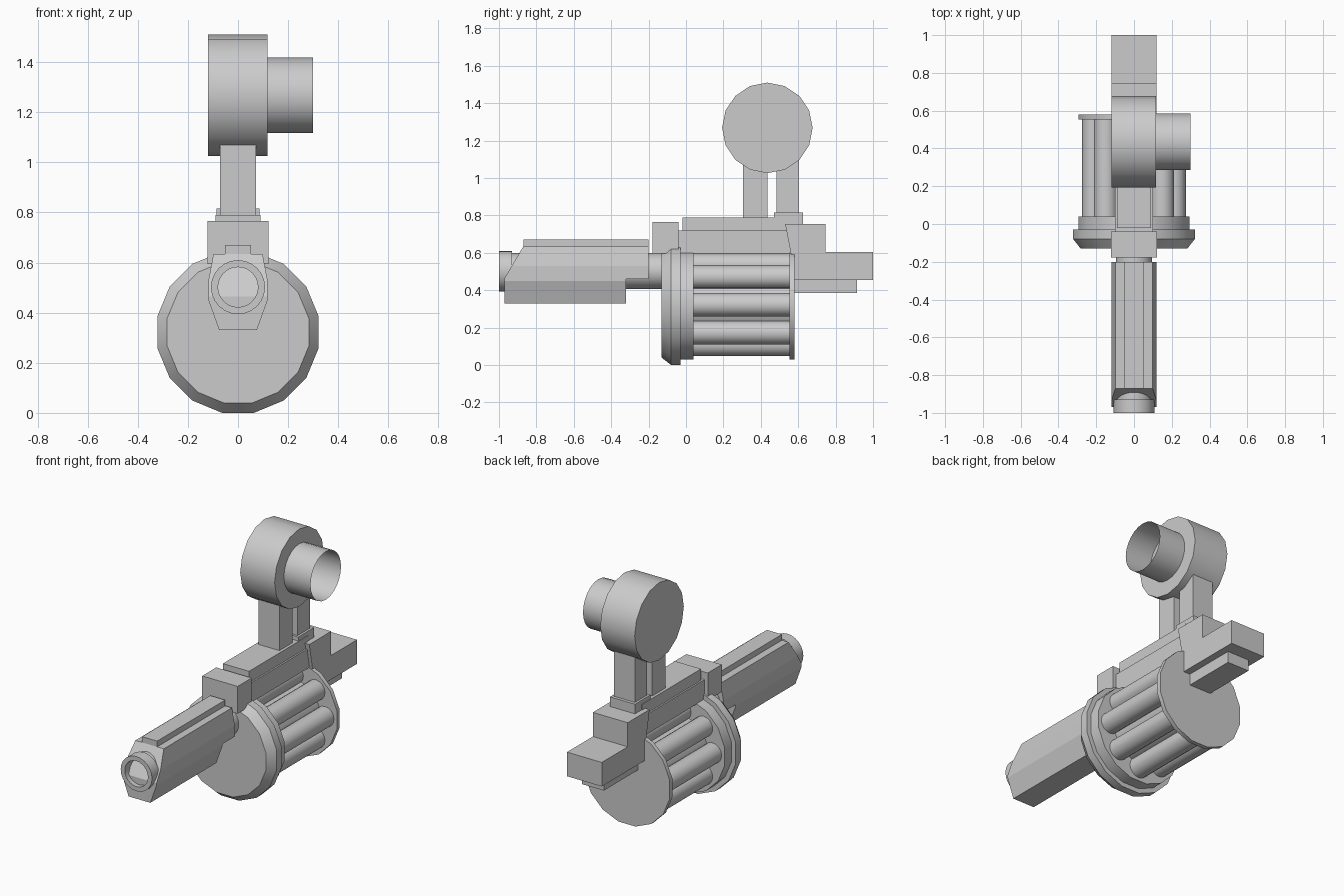
import bpy, bmesh, math
from mathutils import Vector

if "Cube" in bpy.data.objects:
    bpy.data.objects.remove(bpy.data.objects["Cube"])


def finish(name, bm, smooth=False):
    bmesh.ops.recalc_face_normals(bm, faces=bm.faces)
    me = bpy.data.meshes.new(name)
    bm.to_mesh(me)
    bm.free()
    ob = bpy.data.objects.new(name, me)
    bpy.context.collection.objects.link(ob)
    if smooth:
        bpy.ops.object.select_all(action='DESELECT')
        ob.select_set(True)
        bpy.context.view_layer.objects.active = ob
        bpy.ops.object.shade_smooth_by_angle(angle=math.radians(35))
    return ob


def prism(name, pts, a, b, axis):
    """Extrude a profile along x (pts are y,z) or along y (pts are x,z)."""
    bm = bmesh.new()
    place = (lambda p, t: (t, p[0], p[1])) if axis == 'x' else (lambda p, t: (p[0], t, p[1]))
    f = bm.faces.new([bm.verts.new(place(p, a)) for p in pts])
    ext = bmesh.ops.extrude_face_region(bm, geom=[f])
    step = Vector((b - a, 0, 0)) if axis == 'x' else Vector((0, b - a, 0))
    bmesh.ops.translate(bm, vec=step, verts=[g for g in ext['geom'] if isinstance(g, bmesh.types.BMVert)])
    return finish(name, bm)


def box(name, hw, y0, y1, z0, z1):
    return prism(name, [(y0, z0), (y1, z0), (y1, z1), (y0, z1)], -hw, hw, 'x')


def lathe(name, prof, n, center, axis, phase=0.0, caps=(True, True)):
    """Turn (position, radius) rings about x or y; center holds the other two coordinates."""
    bm = bmesh.new()
    rings = []
    for t, r in prof:
        ring = []
        for i in range(n):
            a = phase + 2 * math.pi * i / n
            u, v = center[0] + r * math.cos(a), center[1] + r * math.sin(a)
            ring.append(bm.verts.new((t, u, v) if axis == 'x' else (u, t, v)))
        rings.append(ring)
    for p, q in zip(rings, rings[1:]):
        for i in range(n):
            j = (i + 1) % n
            bm.faces.new((p[i], p[j], q[j], q[i]))
    if caps[0]:
        bm.faces.new(rings[0])
    if caps[1]:
        bm.faces.new(rings[-1])
    return finish(name, bm, True)


# barrel with muzzle collar and bore
lathe("barrel", [(-0.85, 0.08), (-1.0, 0.08), (-1.0, 0.108), (-0.93, 0.108),
                 (-0.93, 0.096), (-0.10, 0.096)], 24, (0, 0.502), 'y')

# faceted handguard: slanted front, notched rear underside
half = [(0.075, 0.33), (0.118, 0.45), (0.118, 0.53), (0.098, 0.634)]
guard = prism("handguard", half + [(-x, z) for x, z in reversed(half)], -0.97, -0.20, 'y')
bm = bmesh.new()
bm.from_mesh(guard.data)
cut = bmesh.ops.bisect_plane(bm, geom=bm.verts[:] + bm.edges[:] + bm.faces[:],
                             plane_co=(0, -0.87, 0.634), plane_no=(0, -0.17, 0.10), clear_outer=True)
bmesh.ops.holes_fill(bm, edges=[e for e in bm.edges if e.is_boundary])
bmesh.ops.recalc_face_normals(bm, faces=bm.faces)
bm.to_mesh(guard.data)
bm.free()
notch = box("notch_cutter", 0.3, -0.32, 0.0, 0.2, 0.46)
mod = guard.modifiers.new("notch", 'BOOLEAN')
mod.operation = 'DIFFERENCE'
mod.object = notch
mod.solver = 'EXACT'
bpy.context.view_layer.objects.active = guard
bpy.ops.object.modifier_apply(modifier="notch")
bpy.data.objects.remove(notch)
box("handguard_rail", 0.052, -0.87, -0.20, 0.62, 0.67)

# revolving drum: front cap, tubes around a core, rear plate
DRUM = (0, 0.322)
PH = math.pi / 16
lathe("drum_front", [(-0.13, 0.288), (-0.08, 0.328), (-0.03, 0.328), (-0.03, 0.299),
                     (0.04, 0.299)], 16, DRUM, 'y', PH)
lathe("drum_core", [(0.03, 0.18), (0.56, 0.18)], 16, DRUM, 'y', PH)
for i in range(8):
    a = i * math.pi / 4
    c = (0.211 * math.cos(a), DRUM[1] + 0.211 * math.sin(a))
    lathe("drum_tube", [(0.03, 0.063), (0.56, 0.063)], 16, c, 'y')
lathe("drum_rear_plate", [(0.553, 0.299), (0.58, 0.299)], 16, DRUM, 'y', PH)

# top frame
box("front_block", 0.122, -0.178, -0.04, 0.595, 0.765)
box("frame_lower", 0.10, -0.04, 0.57, 0.595, 0.718)
box("frame_top", 0.09, -0.02, 0.56, 0.71, 0.79)

# rear housing with stepped tail
prism("rear_housing", [(0.53, 0.755), (0.745, 0.755), (0.745, 0.605), (1.0, 0.605),
                       (1.0, 0.455), (0.575, 0.455), (0.56, 0.60)], -0.12, 0.12, 'x')
box("rear_underside", 0.075, 0.57, 0.915, 0.385, 0.46)

# sight posts and round sight
box("sight_base", 0.086, 0.47, 0.625, 0.74, 0.815)
box("sight_post_front", 0.072, 0.305, 0.435, 0.78, 1.08)
box("sight_post_rear", 0.072, 0.485, 0.605, 0.81, 1.12)
SIGHT = (0.435, 1.268)
lathe("sight_housing", [(-0.12, 0.242), (0.117, 0.242)], 16, SIGHT, 'x')
lathe("sight_tube", [(0.117, 0.15), (0.30, 0.15)], 24, SIGHT, 'x', 0, (False, False))
